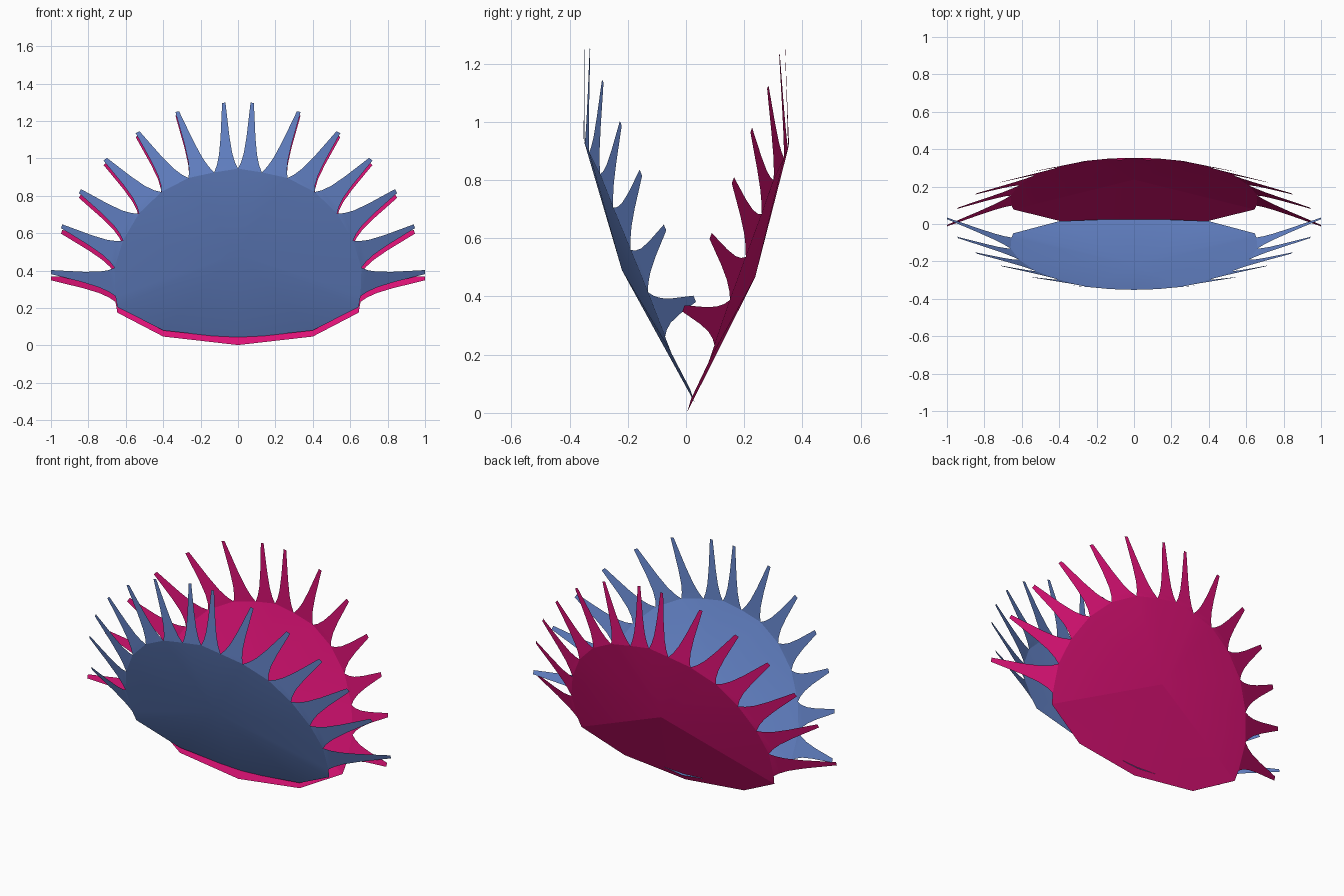
import bpy, bmesh, math
from mathutils import Vector

if "Cube" in bpy.data.objects:
    bpy.data.objects.remove(bpy.data.objects["Cube"])


def material(name, rgb):
    m = bpy.data.materials.new(name)
    m.use_nodes = True
    m.diffuse_color = (*rgb, 1)
    bsdf = m.node_tree.nodes["Principled BSDF"]
    bsdf.inputs["Base Color"].default_value = (*rgb, 1)
    bsdf.inputs["Roughness"].default_value = 0.8
    return m


blue = material("soft_blue", (0.14, 0.25, 0.63))
magenta = material("magenta", (0.72, 0.006, 0.18))

# Left half of the rim, from the hinge up to the top
HINGE = [Vector(p) for p in ((0, 0.03, 0.035), (0.4, 0.015, 0.08), (0.645, -0.05, 0.205))]
VALLEYS = [Vector(p) for p in (
    (0.655, -0.072, 0.262), (0.66, -0.131, 0.415), (0.615, -0.19, 0.56),
    (0.53, -0.25, 0.705), (0.41, -0.295, 0.82), (0.265, -0.333, 0.895),
    (0.127, -0.348, 0.925), (0, -0.352, 0.945))]
TIPS = [Vector(p) for p in (
    (1.0, 0.03, 0.392), (0.943, -0.072, 0.637), (0.845, -0.155, 0.825),
    (0.71, -0.224, 0.995), (0.537, -0.286, 1.14), (0.325, -0.33, 1.25),
    (0.076, -0.35, 1.297))]
CENTRE = Vector((0, -0.22, 0.49))

# Spike taper: distance along the spike, share of the base width
TAPER = ((0, 1), (0.1, 0.76), (0.25, 0.55), (0.5, 0.37), (1, 0.14))


def to_back(p):
    """Mirror a point to the back lobe, which is tilted slightly."""
    return Vector((p.x, 0.035 - p.y - 0.035 * p.z, p.z - 0.032 - 0.04 * p.y))


def build(name, faces, mat, back, angle):
    """Make a sheet object from a list of point loops."""
    bm = bmesh.new()
    for loop in faces:
        pts = [to_back(p) for p in reversed(loop)] if back else loop
        bm.faces.new([bm.verts.new(p) for p in pts])
    bmesh.ops.remove_doubles(bm, verts=bm.verts, dist=0.0005)
    mesh = bpy.data.meshes.new(name)
    bm.to_mesh(mesh)
    bm.free()
    mesh.materials.append(mat)
    ob = bpy.data.objects.new(name, mesh)
    bpy.context.collection.objects.link(ob)
    bpy.ops.object.select_all(action="DESELECT")
    ob.select_set(True)
    bpy.context.view_layer.objects.active = ob
    bpy.ops.object.shade_smooth_by_angle(angle=math.radians(angle))
    return ob


def spike(a, b, tip):
    """Quads of one flared spike standing on the rim edge a-b."""
    rows = []
    for t, w in TAPER:
        mid = ((a + b) / 2).lerp(tip, t)
        half = (b - a) / 2 * w
        rows.append((mid - half, mid + half))
    return [[r[0], s[0], s[1], r[1]] for r, s in zip(rows, rows[1:])]


half_rim = HINGE + VALLEYS
mirrored = [Vector((-p.x, p.y, p.z)) for p in half_rim[-2:0:-1]]
rim = half_rim + mirrored
fan = [[CENTRE, p, q] for p, q in zip(rim, rim[1:] + rim[:1])]
spikes = [quad for a, b, tip in zip(VALLEYS, VALLEYS[1:], TIPS)
          for quad in spike(a, b, tip)]

# Two facing lobes, each a shallow bowl fringed with spikes
for side, mat, back, angle in (("front", blue, False, 30), ("back", magenta, True, 8)):
    build(side + "_lobe", fan, mat, back, angle)
    fringe = build(side + "_spikes", spikes, mat, back, 30)
    fringe.modifiers.new("mirror", "MIRROR").use_axis[0] = True
